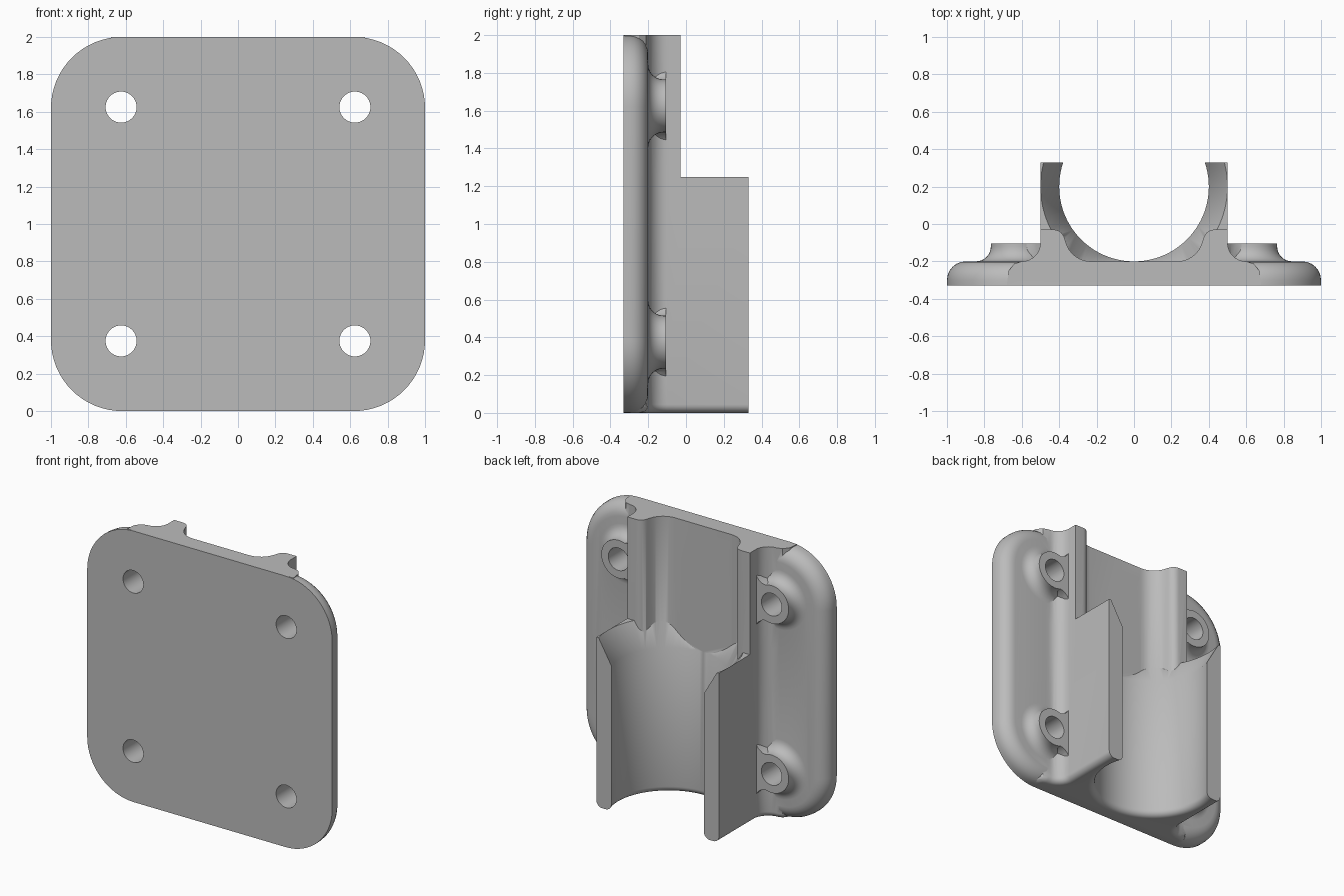
import bpy, bmesh
from math import sin, cos, pi, asin, radians

cube = bpy.data.objects.get("Cube")
if cube:
    bpy.data.objects.remove(cube)

grey = bpy.data.materials.new("mid_grey")
grey.use_nodes = True
grey.diffuse_color = (0.5, 0.5, 0.5, 1)
grey.node_tree.nodes["Principled BSDF"].inputs["Base Color"].default_value = (0.5, 0.5, 0.5, 1)

FRONT, BACK, INSET = -0.33, -0.2, -0.325
BORE_Y, BORE_R = 0.2, 0.4


def arc(cx, cy, r, a, b, n=10):
    """Points on an arc from angle a to b, in degrees."""
    step = radians(b - a) / n
    return [(cx + r * cos(radians(a) + i * step), cy + r * sin(radians(a) + i * step))
            for i in range(n + 1)]


def mirrored(half):
    return half + [(-x, y) for x, y in reversed(half) if abs(x) > 1e-6]


def loft(name, rings, round_edge=None, width=0.0):
    """Skin matching closed rings of 3D points, cap both ends, optionally round chosen edges."""
    bm = bmesh.new()
    rows = [[bm.verts.new(p) for p in ring] for ring in rings]
    n = len(rows[0])
    for low, high in zip(rows, rows[1:]):
        for i in range(n):
            j = (i + 1) % n
            bm.faces.new((low[i], low[j], high[j], high[i]))
    bm.faces.new(rows[0])
    bm.faces.new(rows[-1])
    bmesh.ops.recalc_face_normals(bm, faces=bm.faces)
    if round_edge:
        edges = [e for e in bm.edges if round_edge(e.verts[0].co, e.verts[1].co)]
        bmesh.ops.bevel(bm, geom=edges, offset=width, segments=6, profile=0.5,
                        affect='EDGES', clamp_overlap=False)
    mesh = bpy.data.meshes.new(name)
    bm.to_mesh(mesh)
    bm.free()
    mesh.materials.append(grey)
    obj = bpy.data.objects.new(name, mesh)
    bpy.context.collection.objects.link(obj)
    return obj


def combine(target, tool, operation):
    mod = target.modifiers.new(operation.lower(), 'BOOLEAN')
    mod.operation, mod.solver, mod.object = operation, 'EXACT', tool
    bpy.context.view_layer.objects.active = target
    bpy.ops.object.modifier_apply(modifier=mod.name)
    bpy.data.objects.remove(tool)


# Mounting plate: rounded square with a soft back edge
r, c = 0.38, 0.62
outline = []
for k, (sx, sz) in enumerate([(1, 1), (-1, 1), (-1, -1), (1, -1)]):
    outline += arc(sx * c, 1 + sz * c, r, 90 * k, 90 * k + 90, 16)
plate = loft("wall_bracket", [[(x, y, z) for x, z in outline] for y in (FRONT, BACK)],
             lambda a, b: min(a.y, b.y) > BACK - 0.001, 0.1)

# Outer side of the holder, flowing down into the plate
foot = [(0.68, INSET), (0.67, -0.25), (0.64, -0.212)] + arc(0.6, -0.1, 0.1, 270, 180, 8)


# Lower clamp: open round bore that flares out at its rim
def clamp_ring(radius, z):
    start = asin((0.33 - BORE_Y) / radius) * 180 / pi
    half = foot + [(0.5, 0.33)] + arc(0, BORE_Y, radius, start, -90, 28)
    half[-1] = (0, half[-1][1])
    return [(x, y, z) for x, y in mirrored(half)]


def lower_rim(a, b):
    at_bottom = max(a.z, b.z) < 0.001
    end = min(a.y, b.y) > 0.329
    base = max(a.y, b.y) < INSET + 0.001
    return at_bottom and not end and not base


clamp = loft("clamp", [clamp_ring(BORE_R, 0), clamp_ring(BORE_R, 1.07), clamp_ring(0.5, 1.25)],
             lower_rim, 0.045)

# Upper channel: low side ribs with a curved inner slope
channel_half = (foot + [(0.5, -0.03)] + arc(0.43, -0.09, 0.06, 90, 170, 6)
                + arc(0.23, -0.06, 0.14, -15, -90, 8) + [(0, BACK)])
channel = loft("channel", [[(x, y, z) for x, y in mirrored(channel_half)] for z in (1.07, 2)])

combine(plate, clamp, 'UNION')
combine(plate, channel, 'UNION')

# Screw bosses with flared feet, a web to the holder and through holes
boss_profile = [(0.22, -0.27)] + arc(0.22, -0.12, 0.08, 270, 180, 6) + [(0.14, -0.105)]
web_half = [(0.45, 0.18), (0.5, 0.18), (0.52, 0.155), (0.55, 0.135), (0.6, 0.125)]
web = web_half + [(x, -z) for x, z in reversed(web_half)]
for side in (-1, 1):
    for hz in (0.375, 1.625):
        hx = side * 0.625

        def disc(radius, y):
            return [(hx + px, y, hz + pz) for px, pz in arc(0, 0, radius, 0, 360, 40)[:-1]]

        boss = loft("boss", [disc(rad, y) for rad, y in boss_profile])
        combine(plate, boss, 'UNION')
        tail = loft("web", [[(side * x, y, hz + z) for x, z in web] for y in (-0.27, -0.105)])
        combine(plate, tail, 'UNION')
        # Clear the bore through boss and plate
        hole = loft("hole_cutter", [disc(0.083, -0.5), disc(0.083, 0)])
        hole.hide_render = True
        combine(plate, hole, 'DIFFERENCE')

# Smooth curves, crisp edges
bpy.ops.object.select_all(action='DESELECT')
plate.select_set(True)
bpy.context.view_layer.objects.active = plate
bpy.ops.object.shade_smooth_by_angle(angle=radians(30))
